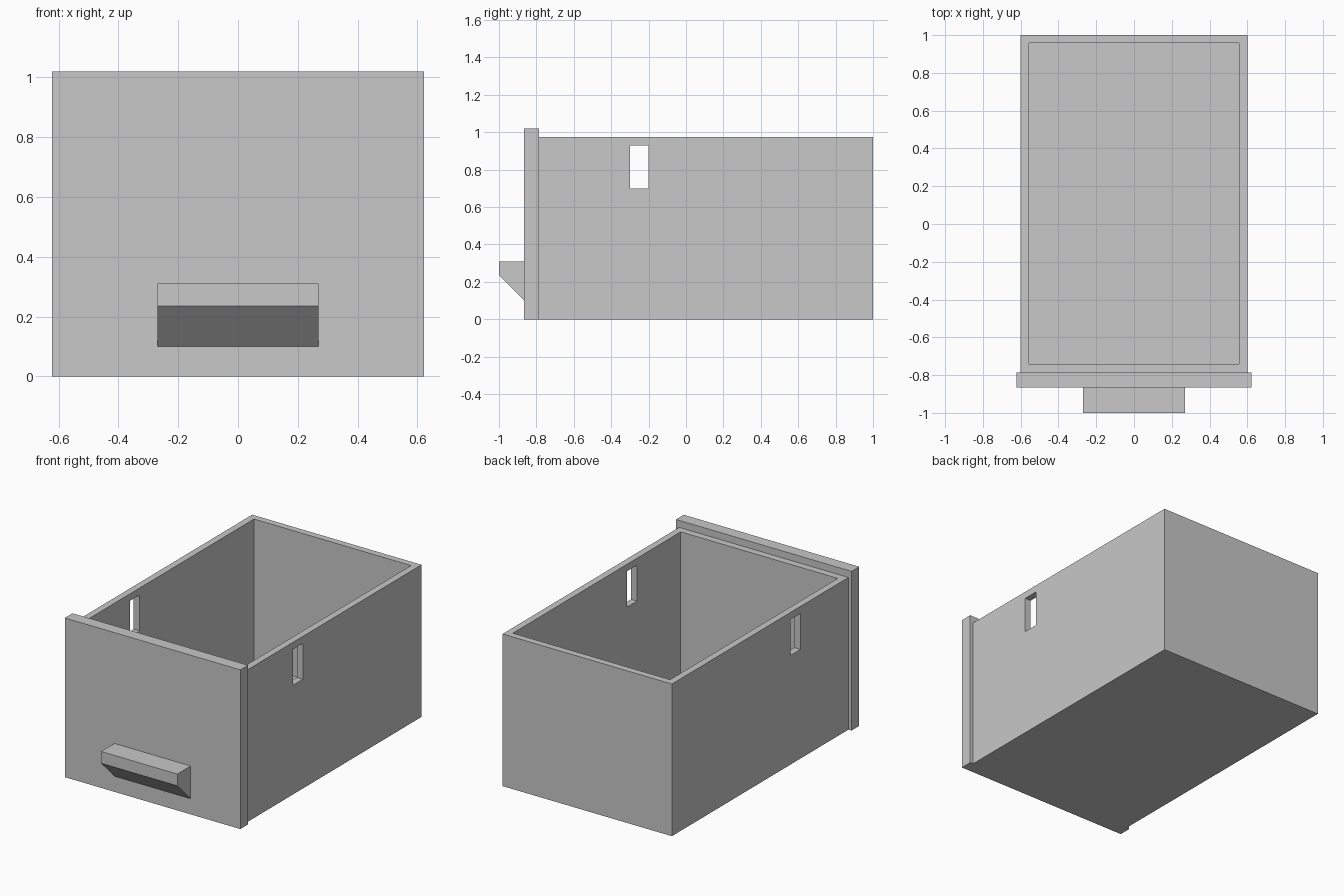
import bpy
import bmesh

default = bpy.data.objects.get("Cube")
if default:
    bpy.data.objects.remove(default, do_unlink=True)

grey = bpy.data.materials.new("light_grey")
grey.use_nodes = True
colour = (0.58, 0.58, 0.58, 1)
grey.diffuse_color = colour
grey.node_tree.nodes["Principled BSDF"].inputs["Base Color"].default_value = colour


def prism(name, profile, x0, x1):
    """Extrude a (y, z) profile along x."""
    bm = bmesh.new()
    face = bm.faces.new([bm.verts.new((x0, y, z)) for y, z in profile])
    grown = bmesh.ops.extrude_face_region(bm, geom=[face])["geom"]
    moved = [v for v in grown if isinstance(v, bmesh.types.BMVert)]
    bmesh.ops.translate(bm, verts=moved, vec=(x1 - x0, 0, 0))
    bmesh.ops.recalc_face_normals(bm, faces=bm.faces)
    mesh = bpy.data.meshes.new(name)
    bm.to_mesh(mesh)
    bm.free()
    mesh.materials.append(grey)
    obj = bpy.data.objects.new(name, mesh)
    bpy.context.collection.objects.link(obj)
    return obj


def block(name, x0, x1, y0, y1, z0, z1):
    return prism(name, [(y0, z0), (y1, z0), (y1, z1), (y0, z1)], x0, x1)


def cut(target, cutter):
    mod = target.modifiers.new(cutter.name, "BOOLEAN")
    mod.operation = "DIFFERENCE"
    mod.solver = "EXACT"
    mod.object = cutter
    bpy.context.view_layer.objects.active = target
    bpy.ops.object.modifier_apply(modifier=mod.name)
    bpy.data.objects.remove(cutter, do_unlink=True)


# Open box with a hollow interior and a slot through both side walls
box = block("drawer_box", -0.6, 0.6, -0.787, 1.0, 0, 0.975)
cut(box, block("interior_cutter", -0.557, 0.557, -0.742, 0.957, 0.043, 1.2))
cut(box, block("slot_cutter", -0.8, 0.8, -0.30, -0.20, 0.70, 0.93))

# Front panel, slightly wider and taller than the box
block("front_panel", -0.622, 0.622, -0.865, -0.787, 0, 1.02)

# Pull handle with a sloping underside
prism("pull_handle", [(-0.865, 0.10), (-0.865, 0.31), (-1.0, 0.31), (-1.0, 0.235)],
      -0.27, 0.27)
